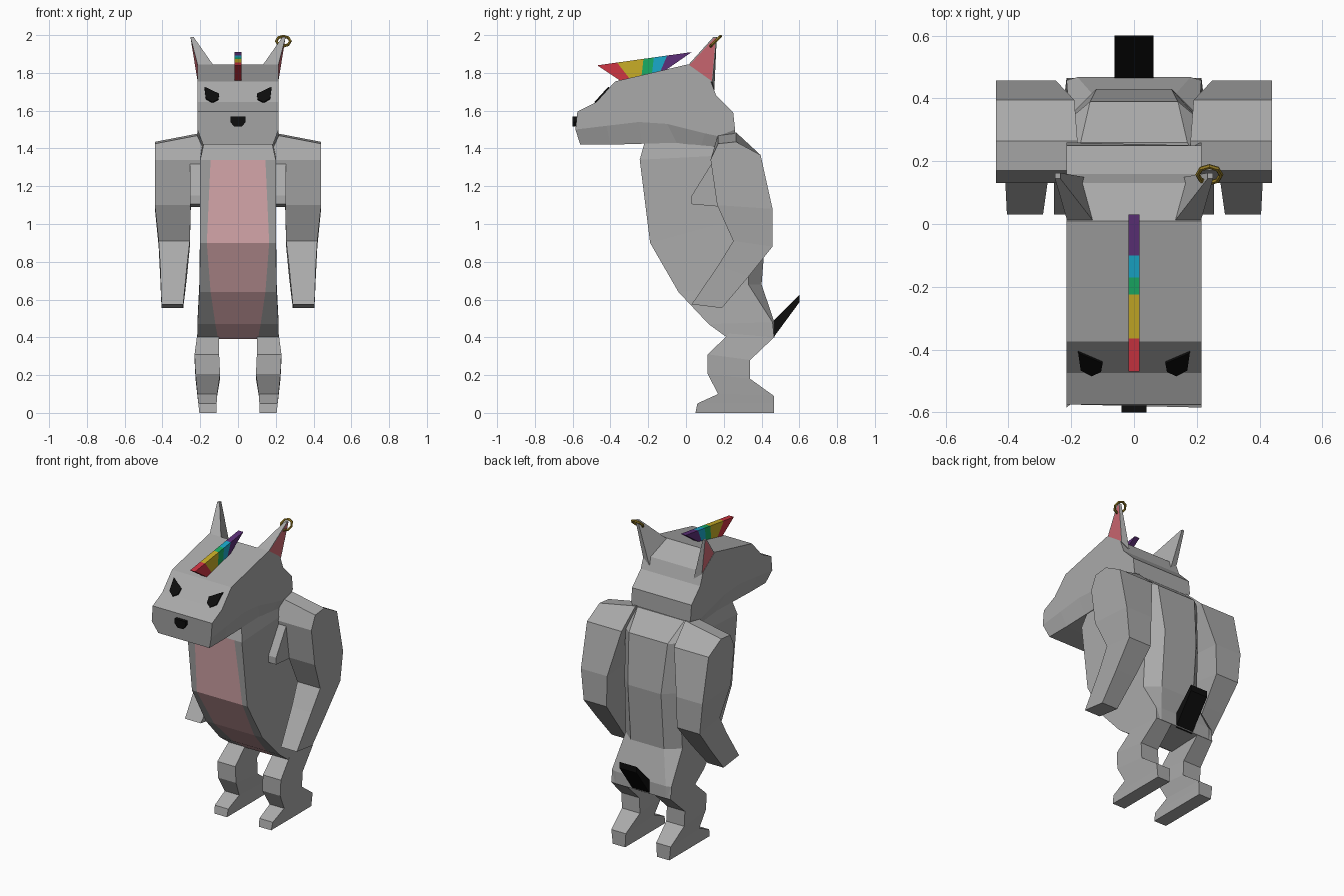
import bpy, bmesh, math
from mathutils import Vector


def material(name, r, g, b):
    m = bpy.data.materials.new(name)
    m.diffuse_color = (r, g, b, 1)
    return m


GREY = material("grey hide", 0.40, 0.40, 0.40)
PINK = material("belly pink", 0.75, 0.43, 0.45)
EAR = material("ear pink", 0.66, 0.15, 0.18)
BLACK = material("black", 0.004, 0.004, 0.004)
GOLD = material("gold", 0.30, 0.20, 0.02)
MANE = [material("red", 0.62, 0.035, 0.055), material("yellow", 0.58, 0.42, 0.02),
        material("green", 0.01, 0.42, 0.13), material("cyan", 0.01, 0.40, 0.60),
        material("purple", 0.11, 0.03, 0.19)]


def loft(name, rings, mats, rule=None, mirror=False, inset=0):
    """Skin a list of equal closed rings and cap both ends."""
    bm = bmesh.new()
    vs = [[bm.verts.new(p) for p in r] for r in rings]
    n = len(vs[0])
    for a, b in zip(vs, vs[1:]):
        for i in range(n):
            j = (i + 1) % n
            bm.faces.new((a[i], a[j], b[j], b[i]))
    bm.faces.new(vs[0][::-1])
    bm.faces.new(vs[-1])
    bmesh.ops.recalc_face_normals(bm, faces=bm.faces[:])
    bm.normal_update()
    if rule:
        chosen = [f for f in bm.faces if rule(f)]
        if inset:
            bmesh.ops.inset_individual(bm, faces=chosen, thickness=inset)
        for f in chosen:
            f.material_index = 1
    me = bpy.data.meshes.new(name)
    bm.to_mesh(me)
    bm.free()
    ob = bpy.data.objects.new(name, me)
    bpy.context.collection.objects.link(ob)
    for m in mats:
        me.materials.append(m)
    if mirror:
        ob.modifiers.new("Mirror", 'MIRROR').use_mirror_merge = False
    return ob


def limb(name, sections):
    """Mirrored four-sided limb: (front y, z, back y, z, inner x, outer x)."""
    rings = [[(xi, fy, fz), (xo, fy, fz), (xo, by, bz), (xi, by, bz)]
             for fy, fz, by, bz, xi, xo in sections]
    return loft(name, rings, [GREY], mirror=True)


def slab(name, profile, x0, x1, mat, mirror=False):
    """Side profile (y, z) extruded along x."""
    return loft(name, [[(x, y, z) for y, z in profile] for x in (x0, x1)], [mat], mirror=mirror)


# Torso: front y, z, back y, z, half width, belly half width, back half width, back bevel
torso = []
for fy, fz, by, bz, w, p, q, d in [
        (-0.22, 1.43, 0.26, 1.48, 0.18, 0.135, 0.17, 0.02),
        (-0.245, 1.34, 0.39, 1.37, 0.20, 0.145, 0.14, 0.05),
        (-0.19, 0.90, 0.43, 1.05, 0.20, 0.165, 0.12, 0.08),
        (-0.04, 0.64, 0.40, 0.68, 0.205, 0.145, 0.12, 0.07),
        (0.12, 0.47, 0.468, 0.48, 0.215, 0.12, 0.18, 0.01),
        (0.23, 0.39, 0.468, 0.40, 0.215, 0.105, 0.18, 0.01)]:
    torso.append([(-p, fy, fz), (p, fy, fz), (w, fy, fz), (w, by - d, bz),
                  (q, by, bz), (-q, by, bz), (-w, by - d, bz), (-w, fy, fz)])


def is_belly(f):
    c = f.calc_center_median()
    return abs(c.x) < 0.05 and c.y < 0.2 and c.z < 1.34 and f.normal.y < -0.2


loft("torso", torso, [GREY, PINK], is_belly)

# Head: top, side and jaw points of each station, from muzzle to nape
head = []
for ty, tz, sy, sz, jy, jz in [
        (-0.575, 1.595, -0.585, 1.50, -0.56, 1.42),
        (-0.475, 1.645, -0.42, 1.52, -0.40, 1.42),
        (-0.375, 1.755, -0.25, 1.54, -0.23, 1.425),
        (0.01, 1.845, -0.10, 1.53, -0.05, 1.43),
        (0.13, 1.76, 0.10, 1.48, 0.08, 1.41),
        (0.16, 1.68, 0.17, 1.465, 0.14, 1.40),
        (0.25, 1.59, 0.26, 1.50, 0.25, 1.43)]:
    w, j = 0.215, 0.185
    head.append([(-w, ty, tz), (w, ty, tz), (w, sy, sz),
                 (j, jy, jz), (-j, jy, jz), (-w, sy, sz)])
loft("head", head, [GREY])

# Arms, from shoulder to hand
arm = limb("arms", [(0.17, 1.425, 0.265, 1.435, 0.18, 0.44), (0.13, 1.34, 0.395, 1.365, 0.19, 0.44),
                    (0.165, 1.10, 0.458, 1.08, 0.25, 0.44), (0.25, 0.91, 0.458, 0.88, 0.255, 0.42),
                    (0.17, 0.78, 0.33, 0.72, 0.27, 0.412), (0.03, 0.575, 0.19, 0.555, 0.29, 0.405)])
for v in arm.data.vertices:          # raise the neck end of the shoulder
    if v.co.z > 1.42 and v.co.x < 0.2:
        v.co.z += 0.05
slab("armpits", [(0.03, 1.15), (0.16, 1.36), (0.24, 1.30), (0.2, 1.09), (0.03, 1.105)],
     0.18, 0.255, GREY, True)

# Legs, from hip to foot
limb("legs", [(0.16, 0.455, 0.46, 0.47, 0.105, 0.213), (0.23, 0.42, 0.466, 0.40, 0.10, 0.215),
              (0.115, 0.31, 0.34, 0.28, 0.10, 0.23), (0.115, 0.205, 0.34, 0.18, 0.095, 0.225),
              (0.17, 0.10, 0.465, 0.09, 0.11, 0.215), (0.06, 0.05, 0.465, 0.05, 0.113, 0.21),
              (0.05, 0.0, 0.465, 0.0, 0.115, 0.205)])

# Ears with an inset pink outer face
base = [(0.13, 0.01, 1.84), (0.213, 0.01, 1.84), (0.213, 0.14, 1.75), (0.16, 0.15, 1.71)]
tip = [(0.235, 0.145, 1.99), (0.252, 0.145, 1.99), (0.252, 0.163, 1.99), (0.235, 0.163, 1.99)]
loft("ears", [base, tip], [GREY, EAR], lambda f: f.normal.x > 0.8, True, 0.008)

# Earring on one ear
bpy.ops.mesh.primitive_torus_add(major_segments=8, minor_segments=6, major_radius=0.037,
                                 minor_radius=0.008, location=(0.24, 0.157, 1.968),
                                 rotation=(math.radians(45), 0, 0))
ring = bpy.context.object
ring.name = "earring"
ring.data.materials.append(GOLD)

# Mane: five coloured wedges between a top and a bottom line
top_y = [-0.47, -0.365, -0.225, -0.17, -0.10, 0.03]
low_y = [-0.35, -0.30, -0.235, -0.18, -0.135, -0.105]
for i, m in enumerate(MANE):
    prof = [(y, 1.84 + (y + 0.47) * 0.14) for y in (top_y[i], top_y[i + 1])]
    prof += [(y, 1.76 + (y + 0.35) * 0.23) for y in (low_y[i + 1], low_y[i])]
    slab("mane_" + m.name, prof, -0.018, 0.018, m)

# Eyes: thin plates on the brow slope
outline = [(0.10, 1.685), (0.105, 1.655), (0.135, 1.64), (0.17, 1.66), (0.178, 1.722)]
slope = [Vector((x, -0.475 + (z - 1.645) * 0.91, z)) for x, z in outline]
out = Vector((0, -0.74, 0.67))
loft("eyes", [[p - out * 0.001 for p in slope], [p + out * 0.008 for p in slope]], [BLACK], mirror=True)

# Nose
nose = [(-0.04, 1.568), (0.04, 1.568), (0.04, 1.54), (0.02, 1.515), (-0.02, 1.515), (-0.04, 1.54)]
loft("nose", [[(x, y, z) for x, z in nose] for y in (-0.57, -0.60)], [BLACK])

# Tail
slab("tail", [(0.46, 0.485), (0.60, 0.625), (0.60, 0.585), (0.46, 0.395)], -0.062, 0.062, BLACK)
